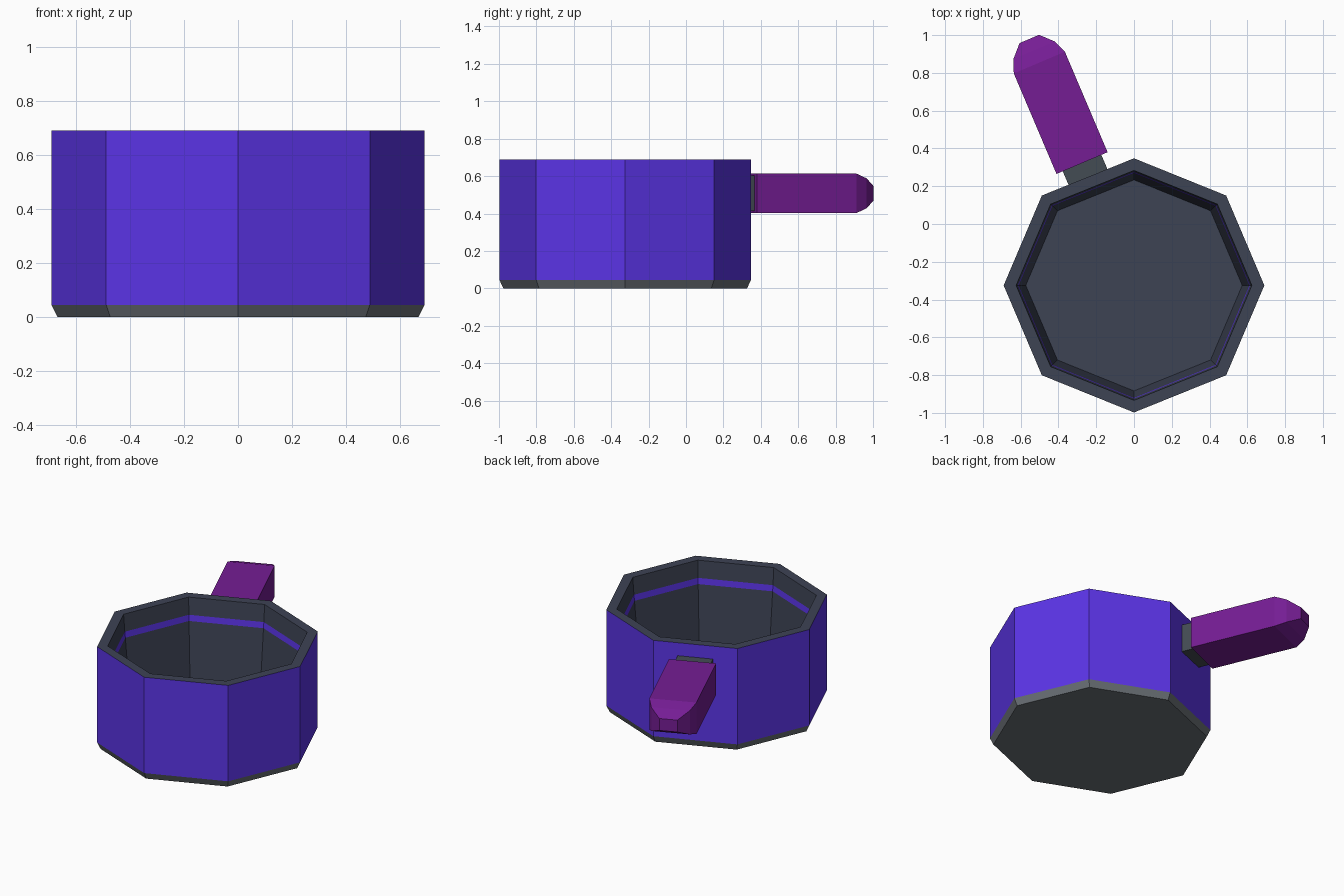
import bpy, bmesh, math
from mathutils import Vector

if "Cube" in bpy.data.objects:
    bpy.data.objects.remove(bpy.data.objects["Cube"])


def material(name, hex_code):
    m = bpy.data.materials.new(name)
    rgb = [int(hex_code[i:i + 2], 16) / 255 for i in (0, 2, 4)]
    m.diffuse_color = [c / 12.92 if c <= 0.04045 else ((c + 0.055) / 1.055) ** 2.4
                       for c in rgb] + [1]
    m.use_nodes = True
    m.node_tree.nodes["Principled BSDF"].inputs["Base Color"].default_value = m.diffuse_color
    return m


violet = material("violet", "5B34E6")
slate = material("slate", "3D4354")
base_grey = material("base grey", "696F75")
neck_grey = material("neck grey", "444C54")
plum = material("plum", "751D94")


def loft(name, rings, mats, segment_mats):
    """Skin a list of matching point rings, capping both ends."""
    bm = bmesh.new()
    loops = [[bm.verts.new(p) for p in ring] for ring in rings]
    n = len(loops[0])
    for a, b, mi in zip(loops, loops[1:], segment_mats[1:]):
        for i in range(n):
            j = (i + 1) % n
            bm.faces.new((a[i], a[j], b[j], b[i])).material_index = mi
    bm.faces.new(loops[0][::-1]).material_index = segment_mats[0]
    bm.faces.new(loops[-1]).material_index = segment_mats[-1]
    bmesh.ops.recalc_face_normals(bm, faces=bm.faces)
    me = bpy.data.meshes.new(name)
    bm.to_mesh(me)
    bm.free()
    for m in mats:
        me.materials.append(m)
    ob = bpy.data.objects.new(name, me)
    bpy.context.collection.objects.link(ob)
    return ob


# Pot: octagonal profile going up the outside, over the rim and down inside
CY = -0.325


def octagon(r, z):
    return [(r * math.cos(k * math.pi / 4), CY + 0.975 * r * math.sin(k * math.pi / 4), z)
            for k in range(8)]


profile = [(0.668, 0), (0.69, 0.045), (0.69, 0.69), (0.624, 0.69), (0.615, 0.575),
           (0.611, 0.535), (0.573, 0.105)]
# one entry for the bottom cap, one per profile segment, one for the floor
loft("pot", [octagon(r, z) for r, z in profile], [violet, slate, base_grey],
     [2, 2, 0, 1, 1, 0, 1, 1])

# Handle frame: origin at the grip's base, u outward, v sideways
origin = Vector((-0.275, 0.3225, 0.508))
u_dir = Vector((-0.391, 0.92, 0)).normalized()
v_dir = Vector((u_dir.y, -u_dir.x, 0))


def rect(u, w, h):
    return [origin + u_dir * u + v_dir * (w * a) + Vector((0, 0, h * b))
            for a, b in ((-1, -1), (1, -1), (1, 1), (-1, 1))]


# Neck joining grip to pot
loft("handle_neck", [rect(-0.085, 0.111, 0.095), rect(0.0, 0.111, 0.095)],
     [neck_grey], [0, 0, 0])

# Grip with rounded tip
loft("handle_grip", [rect(0, 0.147, 0.105), rect(0.578, 0.147, 0.105),
                     rect(0.648, 0.12, 0.08), rect(0.714, 0.056, 0.04)],
     [plum], [0] * 5)
